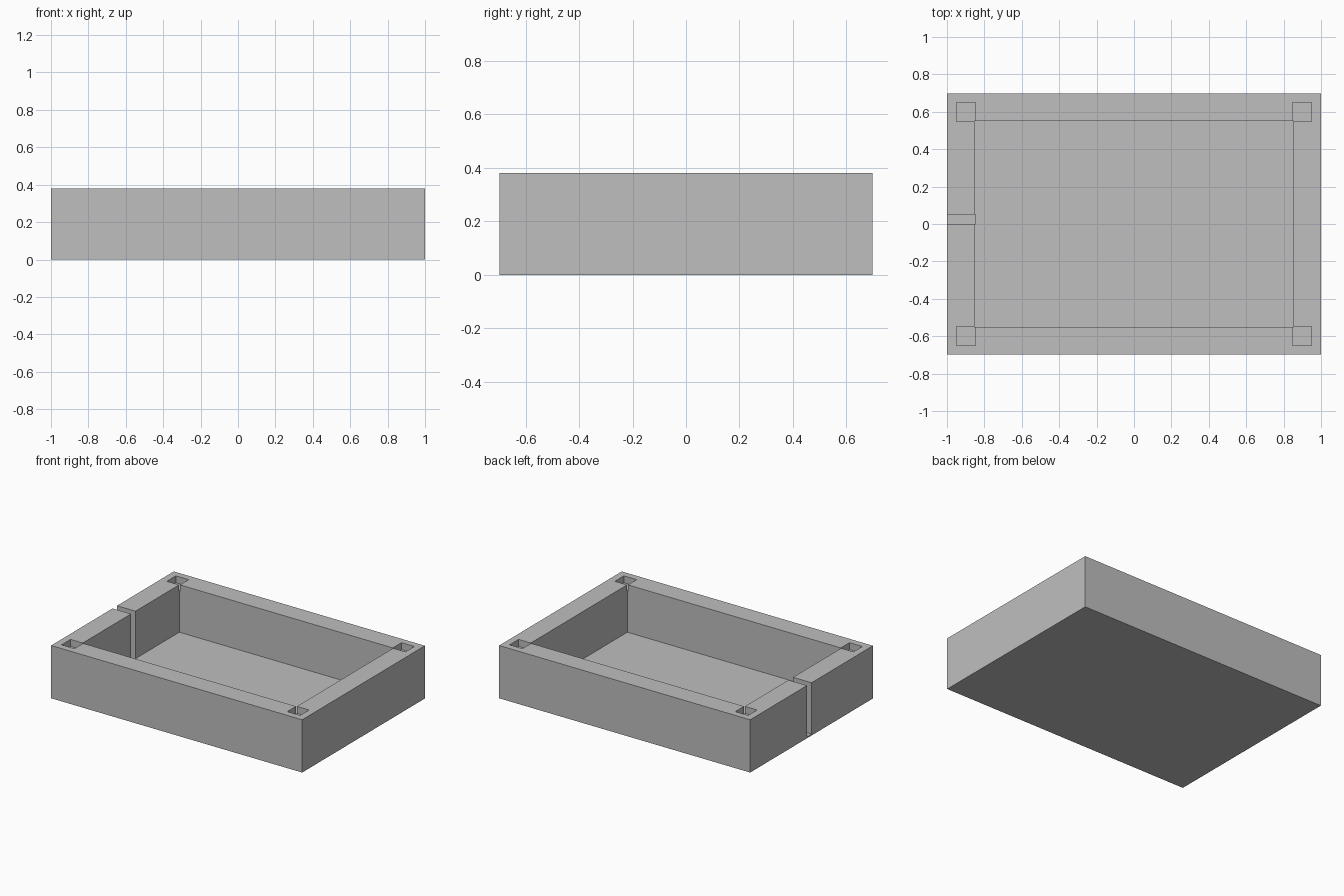
import bpy

HALF_X, HALF_Y, HEIGHT = 1.0, 0.698, 0.38
WALL, FLOOR = 0.147, 0.038

default = bpy.data.objects.get("Cube")
if default:
    bpy.data.objects.remove(default, do_unlink=True)

grey = bpy.data.materials.new("grey")
grey.use_nodes = True
grey.diffuse_color = (0.52, 0.52, 0.52, 1)
grey.node_tree.nodes["Principled BSDF"].inputs["Base Color"].default_value = grey.diffuse_color


def box(name, low, high):
    """Axis-aligned block between two corners."""
    bpy.ops.mesh.primitive_cube_add(size=1)
    obj = bpy.context.object
    obj.name = name
    for v in obj.data.vertices:
        v.co = [h if c > 0 else l for c, l, h in zip(v.co, low, high)]
    obj.data.materials.append(grey)
    return obj


def cut(target, low, high):
    """Subtract a block from the target."""
    cutter = box("cutter", low, high)
    cutter.hide_render = True
    mod = target.modifiers.new("cut", 'BOOLEAN')
    mod.operation = 'DIFFERENCE'
    mod.solver = 'EXACT'
    mod.object = cutter
    bpy.context.view_layer.objects.active = target
    bpy.ops.object.modifier_apply(modifier=mod.name)
    bpy.data.objects.remove(cutter, do_unlink=True)


# Solid tray block
tray = box("tray", (-HALF_X, -HALF_Y, 0), (HALF_X, HALF_Y, HEIGHT))

# Main cavity
ix, iy = HALF_X - WALL, HALF_Y - WALL
cut(tray, (-ix, -iy, FLOOR), (ix, iy, HEIGHT + 0.1))

# Cable slot through the right wall
cut(tray, (-HALF_X - 0.1, 0, 0.01), (-0.848, 0.052, HEIGHT + 0.1))

# Square sockets in the rim corners
for sx in (-1, 1):
    for sy in (-1, 1):
        cx, cy, r = sx * 0.899, sy * 0.599, 0.051
        cut(tray, (cx - r, cy - r, HEIGHT - 0.05), (cx + r, cy + r, HEIGHT + 0.1))
